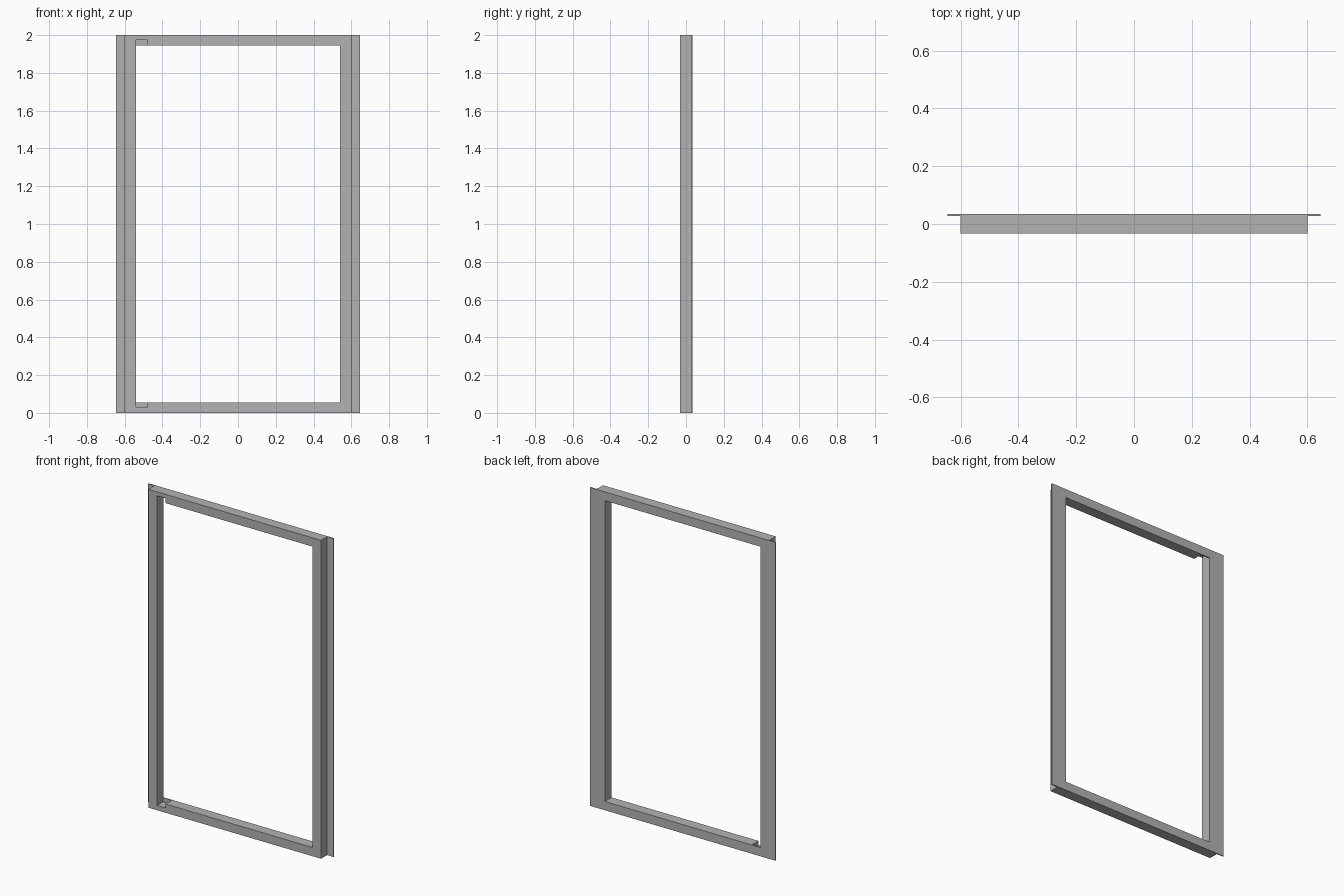
import bpy
import bmesh

old = bpy.data.objects.get("Cube")
if old:
    bpy.data.objects.remove(old, do_unlink=True)

# Main dimensions
HEIGHT = 2.0
BODY_X, FLANGE_X, OPEN_X = 0.60, 0.645, 0.54
FRONT, LIP, BACK = -0.033, 0.027, 0.034
RAIL = 0.055

grey = bpy.data.materials.new("painted grey")
grey.use_nodes = True
colour = (0.45, 0.45, 0.45, 1)
grey.diffuse_color = colour
grey.node_tree.nodes["Principled BSDF"].inputs["Base Color"].default_value = colour


def prism(name, outline, z0, z1):
    """Extrude an xy outline from z0 to z1."""
    bm = bmesh.new()
    base = bm.faces.new([bm.verts.new((x, y, z0)) for x, y in outline])
    top = bmesh.ops.extrude_face_region(bm, geom=[base])["geom"]
    verts = [v for v in top if isinstance(v, bmesh.types.BMVert)]
    bmesh.ops.translate(bm, verts=verts, vec=(0, 0, z1 - z0))
    bmesh.ops.recalc_face_normals(bm, faces=bm.faces)
    mesh = bpy.data.meshes.new(name)
    bm.to_mesh(mesh)
    bm.free()
    obj = bpy.data.objects.new(name, mesh)
    bpy.context.collection.objects.link(obj)
    mesh.materials.append(grey)
    return obj


def cut_box(target, x0, x1, y0, y1, z0, z1):
    """Subtract a box from the target and discard the cutter."""
    cutter = prism("cutter", [(x0, y0), (x1, y0), (x1, y1), (x0, y1)], z0, z1)
    cutter.hide_render = True
    mod = target.modifiers.new("cut", "BOOLEAN")
    mod.operation = "DIFFERENCE"
    mod.solver = "EXACT"
    mod.object = cutter
    bpy.context.view_layer.objects.active = target
    bpy.ops.object.modifier_apply(modifier=mod.name)
    bpy.data.objects.remove(cutter, do_unlink=True)


# Box section with thin side flanges along the back
half = [(BODY_X, FRONT), (BODY_X, LIP), (FLANGE_X, LIP), (FLANGE_X, BACK)]
outline = half + [(-x, y) for x, y in reversed(half)]
frame = prism("door_frame", outline, 0, HEIGHT)

# Large central opening
cut_box(frame, -OPEN_X, OPEN_X, -0.2, 0.2, RAIL, HEIGHT - RAIL)

# Hinge pockets in both rails, open to the front, closed by the back skin
for z0, z1 in ((0.03, 0.1), (HEIGHT - 0.1, HEIGHT - 0.025)):
    cut_box(frame, -OPEN_X, -0.48, -0.2, LIP, z0, z1)
